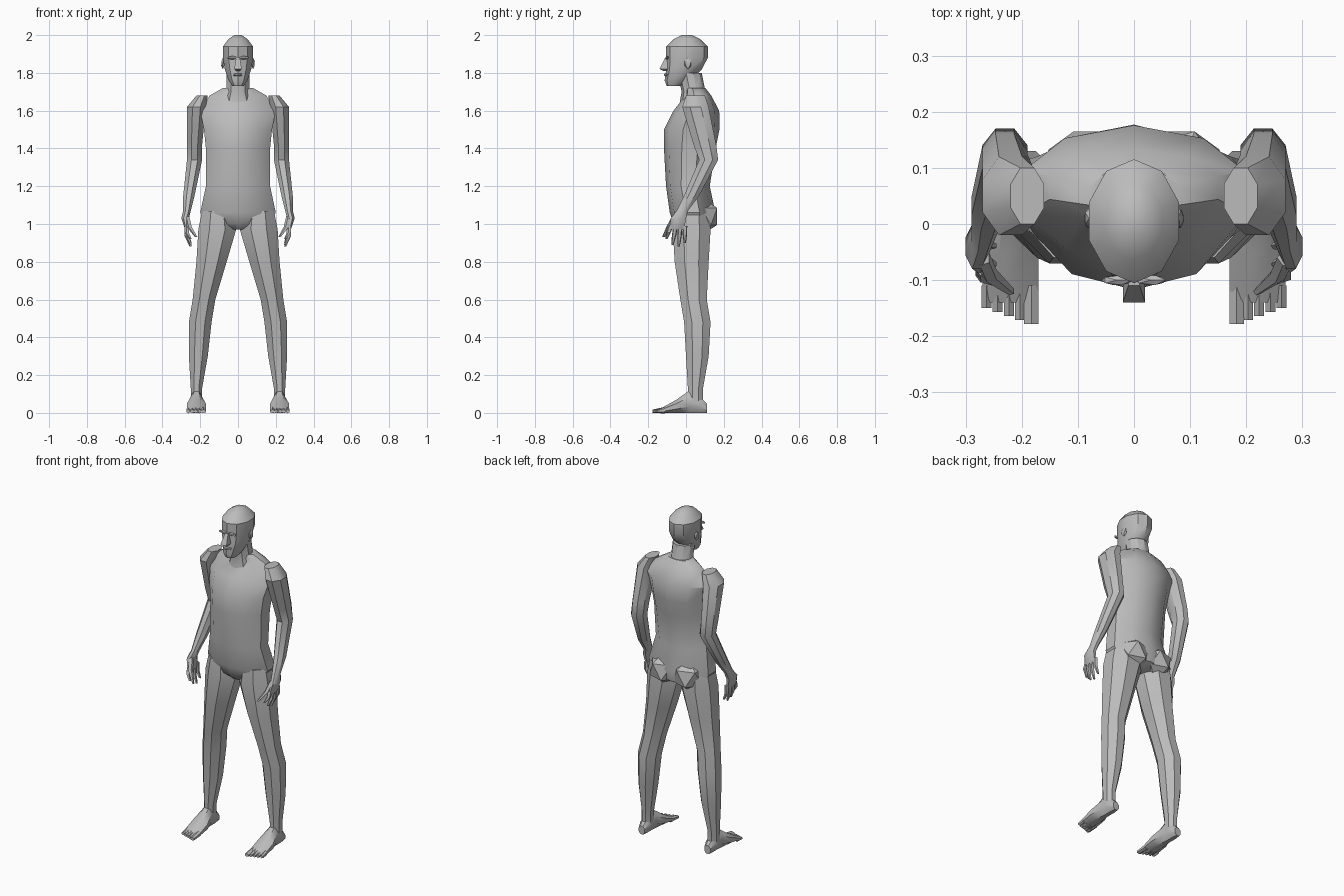
import bpy, bmesh, math
from mathutils import Vector

default_cube = bpy.data.objects.get("Cube")
if default_cube:
    bpy.data.objects.remove(default_cube, do_unlink=True)

tone = (.5, .5, .5, 1)
grey = bpy.data.materials.new("plain_grey")
grey.use_nodes = True
grey.diffuse_color = tone
grey.node_tree.nodes["Principled BSDF"].inputs["Base Color"].default_value = tone

right_axis = Vector((1, 0, 0))
depth_axis = Vector((0, 1, 0))
up_axis = Vector((0, 0, 1))


def finish(name, bm):
    """Turn a bmesh into a shaded object."""
    bmesh.ops.recalc_face_normals(bm, faces=bm.faces)
    mesh = bpy.data.meshes.new(name)
    bm.to_mesh(mesh)
    bm.free()
    mesh.materials.append(grey)
    obj = bpy.data.objects.new(name, mesh)
    bpy.context.collection.objects.link(obj)
    bpy.ops.object.select_all(action="DESELECT")
    obj.select_set(True)
    bpy.context.view_layer.objects.active = obj
    bpy.ops.object.shade_smooth_by_angle(angle=math.radians(35))


def oval(center, half_u, half_v, sides):
    """Ring of points whose flats touch the given half widths."""
    step = math.tau / sides
    grow = 1 / math.cos(step / 2)
    angles = [step * (i + .5) for i in range(sides)]
    return [center + (half_u * math.cos(angle) + half_v * math.sin(angle)) * grow
            for angle in angles]


def loft(name, rings):
    """Skin a list of closed point rings and cap both ends."""
    bm = bmesh.new()
    loops = [[bm.verts.new(point) for point in ring] for ring in rings]
    for low, high in zip(loops, loops[1:]):
        for i in range(len(low)):
            bm.faces.new((low[i - 1], low[i], high[i], high[i - 1]))
    bm.faces.new(loops[0])
    bm.faces.new(loops[-1])
    finish(name, bm)


def limb(name, side, sections, sides=8):
    """Level sections: x, y, height, half width, half depth."""
    loft(name, [oval(Vector((x * side, y, height)), right_axis * half_width,
                     depth_axis * half_depth, sides)
                for x, y, height, half_width, half_depth in sections])


def trunk(name, sections, sides=10):
    """Centred level sections: height, half width, front, back."""
    limb(name, 1, [(0, (front + back) / 2, height, half_width, (back - front) / 2)
                   for height, half_width, front, back in sections], sides)


def digit(name, side, start, end, radius, sides=5):
    """Tapered finger with a slight outward bend in the middle."""
    start, end = Vector(start), Vector(end)
    middle = (start + end) / 2 + right_axis * radius
    limb(name, side, [(*start, radius, radius), (*middle, radius, radius),
                      (*end, radius / 2, radius / 2)], sides)


def ground_form(name, x, sections, sides=8):
    """Upright sections resting on the ground: y, half width, top."""
    loft(name, [oval(Vector((x, y, top / 2)), right_axis * half_width,
                     up_axis * top / 2, sides)
                for y, half_width, top in sections])


def ball(name, center, size):
    bm = bmesh.new()
    bmesh.ops.create_icosphere(bm, subdivisions=1, radius=1)
    bmesh.ops.scale(bm, vec=size, verts=bm.verts)
    bmesh.ops.translate(bm, vec=center, verts=bm.verts)
    finish(name, bm)


# Torso and neck
trunk("torso", [
    (.97, .06, -.03, .09),
    (1, .17, -.06, .14),
    (1.06, .2, -.08, .15),
    (1.2, .17, -.1, .12),
    (1.4, .17, -.11, .15),
    (1.5, .18, -.11, .17),
    (1.6, .2, -.06, .17),
    (1.68, .15, 0, .13),
    (1.72, .08, 0, .1)])
trunk("neck", [
    (1.64, .08, -.03, .12),
    (1.7, .06, -.02, .1),
    (1.8, .06, -.04, .08)])

# Head
trunk("head", [
    (1.73, .03, -.1, -.03),
    (1.76, .05, -.11, .02),
    (1.82, .07, -.1, .08),
    (1.88, .08, -.1, .11),
    (1.94, .08, -.1, .11),
    (1.98, .05, -.06, .07),
    (2, .02, -.02, .03)])

# Face
trunk("nose", [
    (1.81, .01, -.12, -.08),
    (1.82, .02, -.14, -.08),
    (1.88, .01, -.11, -.08)], sides=4)
ball("lips", (0, -.1, 1.79), (.03, .02, .01))

for side, label in ((1, "left"), (-1, "right")):
    ball(label + "_ear", (side * .08, .01, 1.85), (.01, .02, .03))
    ball(label + "_brow", (side * .03, -.1, 1.88), (.03, .01, .01))
    ball(label + "_buttock", (side * .08, .08, 1.04), (.1, .1, .1))

    # Arm running on into the palm
    limb(label + "_arm", side, [
        (.19, .05, 1.68, .03, .05),
        (.22, .05, 1.62, .05, .07),
        (.23, .1, 1.42, .04, .06),
        (.23, .12, 1.34, .04, .05),
        (.26, .03, 1.15, .03, .04),
        (.27, -.02, 1.07, .02, .03),
        (.28, -.04, 1.03, .02, .04),
        (.27, -.05, .97, .01, .04)])

    # Fingers
    digit(label + "_thumb", side, (.27, -.06, 1.04), (.22, -.12, .93), .012)
    for finger, tip in enumerate((.92, .89, .88, .9)):
        y = finger / 40 - .08
        digit(f"{label}_finger_{finger}", side, (.27, y, .99), (.25, y * 1.3, tip), .01)

    # Leg
    limb(label + "_leg", side, [
        (.11, .03, 1.07, .08, .09),
        (.11, .03, .97, .1, .1),
        (.14, .03, .8, .08, .09),
        (.18, .04, .6, .06, .07),
        (.2, .06, .48, .06, .07),
        (.21, .06, .3, .05, .06),
        (.22, .05, .13, .03, .04),
        (.22, .05, .05, .03, .04)])

    # Foot and toes
    ground_form(label + "_foot", side * .22, [
        (.11, .02, .05),
        (.08, .03, .08),
        (.02, .03, .12),
        (-.05, .05, .07),
        (-.14, .05, .02)])
    for toe in range(5):
        half_width = .013 if toe == 0 else .009
        tip = toe * .007 - .178
        ground_form(f"{label}_toe_{toe}", side * (.183 + toe / 50), [
            (-.11, half_width, .03),
            (tip, half_width, .016)], sides=6)
